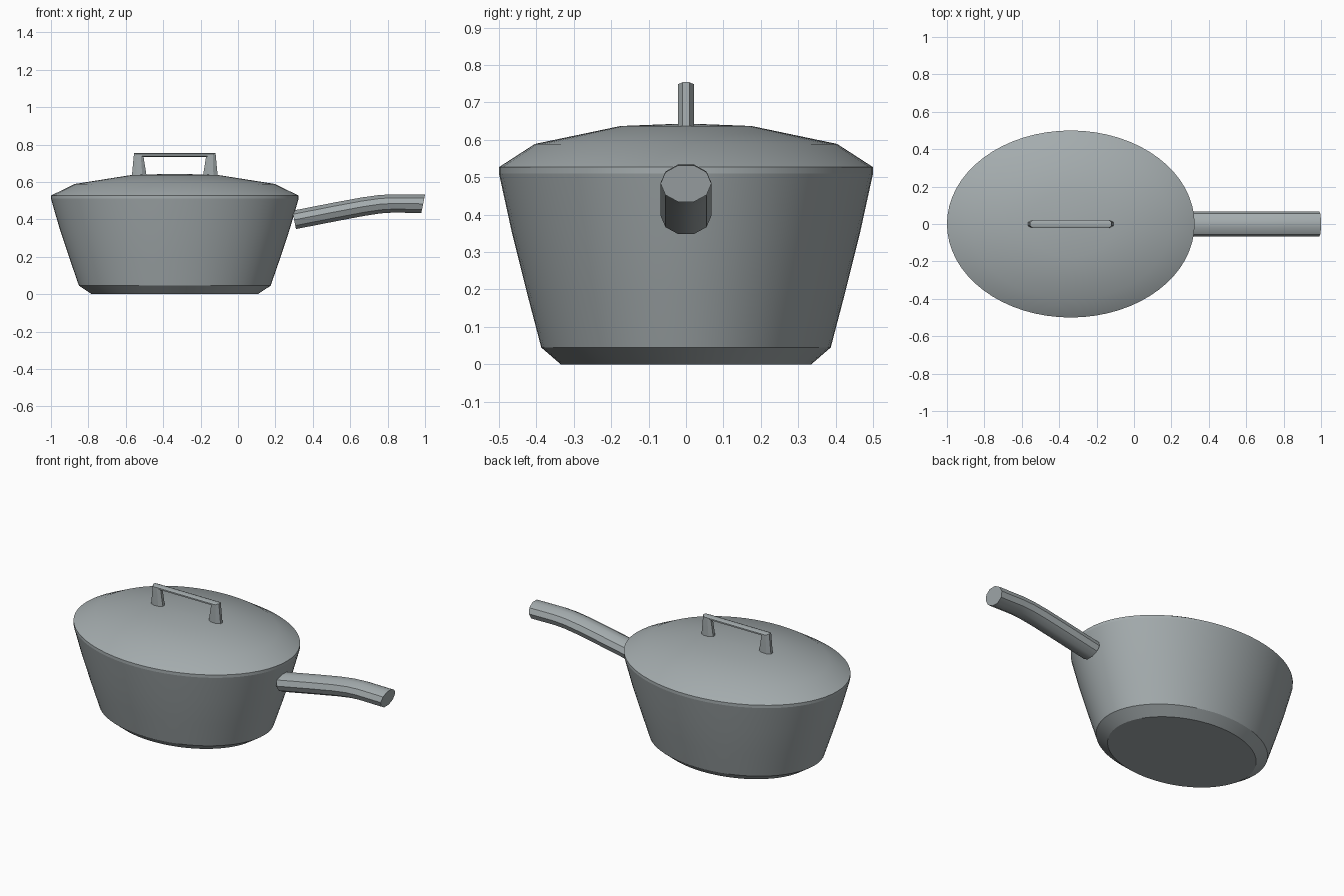
import bpy
import bmesh
import math
from mathutils import Vector

cube = bpy.data.objects.get("Cube")
if cube:
    bpy.data.objects.remove(cube, do_unlink=True)

GREY = (0.37, 0.41, 0.42, 1.0)
metal = bpy.data.materials.new("grey_metal")
metal.use_nodes = True
metal.diffuse_color = GREY
metal.node_tree.nodes["Principled BSDF"].inputs["Base Color"].default_value = GREY

PAN_X = -0.338      # centre of the oval body
STRETCH = 0.662 / 0.5


def loft(name, rings, sides, phase=0.0, angle=30):
    """Skin oval rings given as (centre, half axis in the xz plane, half width in y)."""
    turns = [math.tau * (k + phase) / sides for k in range(sides)]
    high = max(abs(math.sin(a)) for a in turns)
    wide = max(abs(math.cos(a)) for a in turns)
    bm = bmesh.new()
    loops = []
    for centre, axis, width in rings:
        loops.append([bm.verts.new(centre + axis * (math.sin(a) / high)
                                   + Vector((0, width * math.cos(a) / wide, 0)))
                      for a in turns])
    for low, top in zip(loops, loops[1:]):
        for k in range(sides):
            n = (k + 1) % sides
            bm.faces.new((low[k], low[n], top[n], top[k]))
    bm.faces.new(loops[0])
    bm.faces.new(loops[-1])
    bmesh.ops.recalc_face_normals(bm, faces=bm.faces)
    mesh = bpy.data.meshes.new(name)
    bm.to_mesh(mesh)
    bm.free()
    mesh.materials.append(metal)
    obj = bpy.data.objects.new(name, mesh)
    bpy.context.collection.objects.link(obj)
    bpy.ops.object.select_all(action='DESELECT')
    obj.select_set(True)
    bpy.context.view_layer.objects.active = obj
    bpy.ops.object.shade_smooth_by_angle(angle=math.radians(angle))
    return obj


def oval_rings(profile):
    return [(Vector((PAN_X, 0, z)), Vector((r * STRETCH, 0, 0)), r) for r, z in profile]


# Oval body with chamfered foot
loft("pan_body", oval_rings([(0.335, 0), (0.387, 0.045), (0.425, 0.19),
                             (0.465, 0.35), (0.5, 0.51)]), 64)

# Domed lid with a thin upright rim
loft("lid", oval_rings([(0.5, 0.51), (0.5, 0.527), (0.404, 0.589),
                        (0.175, 0.637), (0.02, 0.643)]), 64)

# Long side handle, bending level towards its end
path = [(0.30, 0.397, -0.010), (0.52, 0.440, -0.010), (0.67, 0.468, -0.008),
        (0.76, 0.481, -0.004), (0.83, 0.485, 0.002), (0.99, 0.483, 0.010)]
loft("side_handle", [(Vector((x, 0, z)), Vector((lean, 0, 0.049)), 0.068)
                     for x, z, lean in path], 10)

# Lid grip: tapered leg, mitred corner, thin bar, then the same mirrored
half = [((0.231, 0.615), (0.148, 0.615)), ((0.218, 0.754), (0.167, 0.734))]
grip = []
for side, pairs in ((-1, half), (1, half[::-1])):
    for outer, inner in pairs:
        a = Vector((PAN_X + side * outer[0], 0, outer[1]))
        b = Vector((PAN_X + side * inner[0], 0, inner[1]))
        grip.append(((a + b) / 2, (a - b) / 2, 0.022))
loft("lid_grip", grip, 8, phase=0.5)
